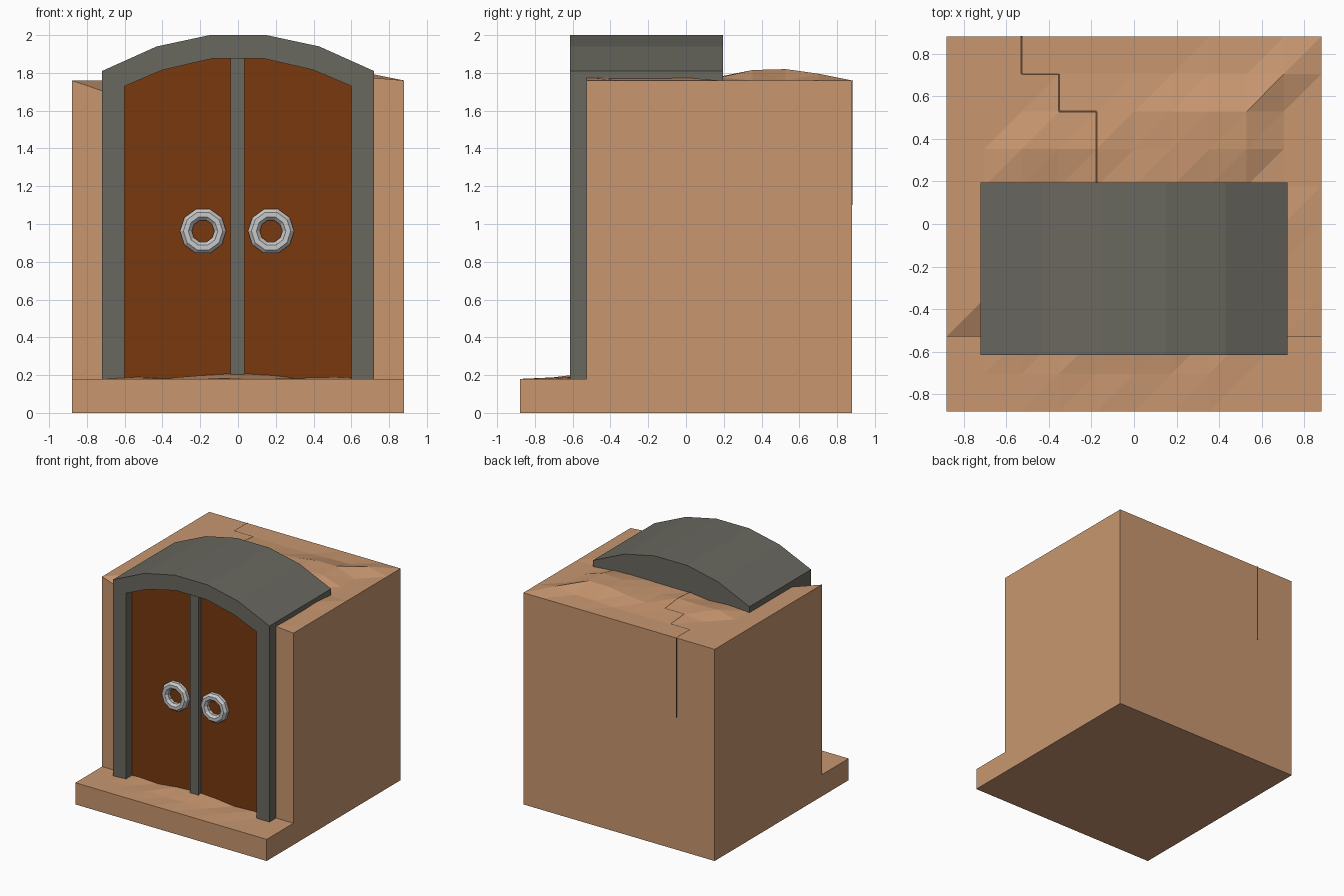
import bpy, bmesh, math
from mathutils import Matrix

if "Cube" in bpy.data.objects:
    bpy.data.objects.remove(bpy.data.objects["Cube"])


def mat(name, c):
    m = bpy.data.materials.new(name)
    m.diffuse_color = (*c, 1)
    m.use_nodes = True
    m.node_tree.nodes["Principled BSDF"].inputs["Base Color"].default_value = m.diffuse_color
    return m


SAND = mat("sand", (0.578, 0.309, 0.162))
STONE = mat("grey stone", (0.141, 0.136, 0.114))
WOOD = mat("brown wood", (0.188, 0.040, 0.0045))
METAL = mat("pale metal", (0.58, 0.58, 0.58))
DARK = mat("dark crack", (0.10, 0.055, 0.03))


def finish(name, bm, material):
    bmesh.ops.recalc_face_normals(bm, faces=bm.faces)
    me = bpy.data.meshes.new(name)
    bm.to_mesh(me)
    bm.free()
    me.materials.append(material)
    ob = bpy.data.objects.new(name, me)
    bpy.context.collection.objects.link(ob)
    return ob


def prism(name, pts, y0, y1, material):
    """Extrude an x-z outline from y0 to y1."""
    bm = bmesh.new()
    a = [bm.verts.new((x, y0, z)) for x, z in pts]
    b = [bm.verts.new((x, y1, z)) for x, z in pts]
    bm.faces.new(a)
    bm.faces.new(b)
    for i in range(len(pts)):
        k = (i + 1) % len(pts)
        bm.faces.new((a[i], a[k], b[k], b[i]))
    return finish(name, bm, material)


# Ground grid: 10 x 10 cells, bumps by grid index
CELL = 0.176
TOP_BUMPS = {(1, 2): -.06, (9, 2): .015, (9, 3): .01, (9, 4): .01, (9, 5): .015,
             (2, 6): .01, (3, 6): .0, (4, 6): .02, (5, 6): .02, (6, 6): .02, (7, 6): .02, (8, 6): .015,
             (2, 7): .035, (3, 7): .03, (4, 7): .035, (5, 7): .02, (6, 7): .03, (7, 7): .05, (8, 7): .055,
             (3, 8): .015, (4, 8): .015, (5, 8): .02, (6, 8): .035, (7, 8): .06, (8, 8): .06,
             (7, 9): .01, (8, 9): .01, (9, 9): .035}
STEP_BUMPS = {(4, 2): .02, (5, 2): .03, (6, 2): .02, (2, 2): .01, (8, 2): .008,
              (3, 1): .006, (5, 1): .008, (7, 1): .006}


def co(i, j, z):
    return (-0.88 + CELL * i, -0.88 + CELL * j, z)


def terrain(name, j0, j1, level, bumps):
    bm = bmesh.new()
    top = {(i, j): bm.verts.new(co(i, j, level + bumps.get((i, j), 0)))
           for i in range(11) for j in range(j0, j1 + 1)}
    for i in range(10):
        for j in range(j0, j1):
            a, b, c, d = top[i, j], top[i + 1, j], top[i + 1, j + 1], top[i, j + 1]
            bm.faces.new((a, b, c))
            bm.faces.new((a, c, d))
    rim = ([(i, j0) for i in range(10)] + [(10, j) for j in range(j0, j1)]
           + [(i, j1) for i in range(10, 0, -1)] + [(0, j) for j in range(j1, j0, -1)])
    low = [bm.verts.new(co(i, j, 0)) for i, j in rim]
    for n in range(len(rim)):
        k = (n + 1) % len(rim)
        bm.faces.new((top[rim[n]], low[n], low[k], top[rim[k]]))
    bm.faces.new(low)
    return finish(name, bm, SAND)


terrain("sand_block", 2, 10, 1.76, TOP_BUMPS)
terrain("front_step", 0, 2, 0.18, STEP_BUMPS)

# Thin crack across the top and down the back wall
bm = bmesh.new()
path = [(2, 10), (2, 9), (3, 9), (3, 8), (4, 8), (4, 7), (4, 6)]
for (i, j), (k, l) in zip(path, path[1:]):
    x0, y0, z0 = co(i, j, 1.763 + TOP_BUMPS.get((i, j), 0))
    x1, y1, z1 = co(k, l, 1.763 + TOP_BUMPS.get((k, l), 0))
    dx, dy = (0.004, 0) if i == k else (0, 0.004)
    bm.faces.new([bm.verts.new(p) for p in ((x0 - dx, y0 - dy, z0), (x1 - dx, y1 - dy, z1),
                                            (x1 + dx, y1 + dy, z1), (x0 + dx, y0 + dy, z0))])
finish("top_crack", bm, DARK)
prism("back_crack", [(-.532, 1.1), (-.524, 1.1), (-.524, 1.762), (-.532, 1.762)], 0.879, 0.882, DARK)


def mirrored(half):
    return half + [(-x, z) for x, z in reversed(half)]


OUTER = mirrored([(-.72, .17), (-.72, 1.81), (-.43, 1.94), (-.15, 2.0)])
INNER = mirrored([(-.60, .17), (-.60, 1.73), (-.40, 1.815), (-.14, 1.875)])

# Vault running back over the block
prism("vault", OUTER, -0.5, 0.195, STONE)

# Arched door frame
bm = bmesh.new()
rings = [[bm.verts.new((x, y, z)) for x, z in pts]
         for pts, y in ((OUTER, -.615), (OUTER, -.48), (INNER, -.48), (INNER, -.615))]
for r in range(4):
    p, q = rings[r], rings[(r + 1) % 4]
    for i in range(len(OUTER) - 1):
        bm.faces.new((p[i], p[i + 1], q[i + 1], q[i]))
for e in (0, -1):
    bm.faces.new([r[e] for r in rings])
finish("door_frame", bm, STONE)

# Doors and centre post
prism("doors", INNER, -0.538, -0.45, WOOD)
prism("centre_post", [(-.04, .17), (.035, .17), (.035, 1.876), (-.04, 1.876)], -0.572, -0.47, STONE)

# Ring handles
SIDES, TUBE = 10, 8
for name, cx in (("left_handle", -0.185), ("right_handle", 0.175)):
    bm = bmesh.new()
    v = []
    for s in range(SIDES):
        a = math.tau * (s + 0.5) / SIDES + math.pi / 2
        v.append([])
        for t in range(TUBE):
            b = math.tau * (t + 0.5) / TUBE
            r = 0.091 + 0.034 * math.cos(b)
            v[s].append(bm.verts.new((cx + r * math.cos(a), -0.555 + 0.034 * math.sin(b),
                                      0.962 + r * math.sin(a))))
    for s in range(SIDES):
        for t in range(TUBE):
            s2, t2 = (s + 1) % SIDES, (t + 1) % TUBE
            bm.faces.new((v[s][t], v[s2][t], v[s2][t2], v[s][t2]))
    finish(name, bm, METAL)
